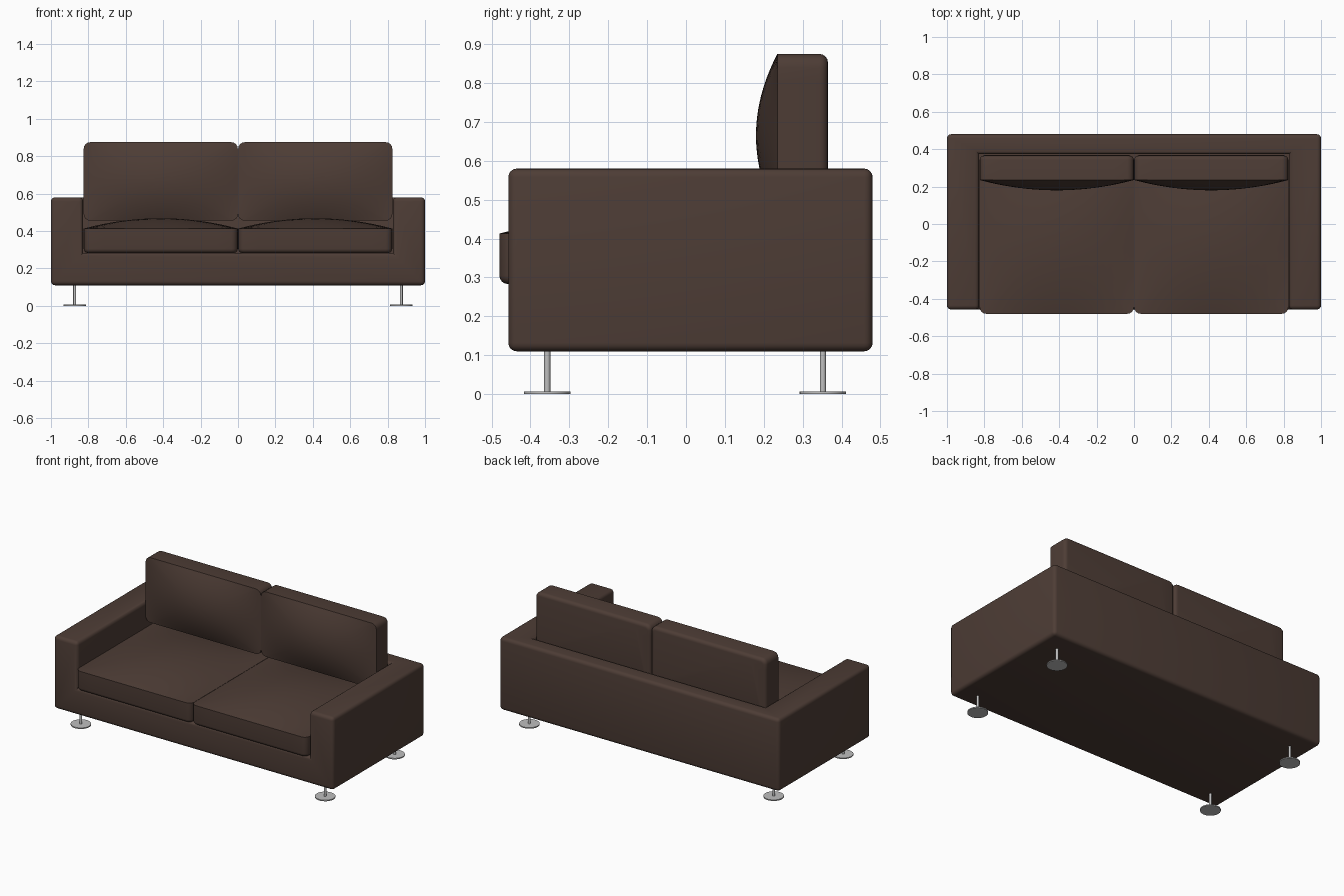
import bpy, bmesh, math
from mathutils import Matrix

if "Cube" in bpy.data.objects:
    bpy.data.objects.remove(bpy.data.objects["Cube"])


def material(name, rgb):
    m = bpy.data.materials.new(name)
    m.diffuse_color = (*rgb, 1)
    m.use_nodes = True
    m.node_tree.nodes["Principled BSDF"].inputs["Base Color"].default_value = m.diffuse_color
    return m


leather = material("dark brown leather", (0.075, 0.046, 0.036))
metal = material("brushed metal", (0.52, 0.52, 0.52))


def finish(bm, name, mat):
    bmesh.ops.recalc_face_normals(bm, faces=bm.faces)
    me = bpy.data.meshes.new(name)
    bm.to_mesh(me)
    bm.free()
    ob = bpy.data.objects.new(name, me)
    bpy.context.collection.objects.link(ob)
    me.materials.append(mat)
    bpy.ops.object.select_all(action='DESELECT')
    ob.select_set(True)
    bpy.context.view_layer.objects.active = ob
    bpy.ops.object.shade_smooth_by_angle(angle=math.radians(35))
    return ob


# Frame: U-shaped front profile run back to the backrest, backrest closes it
X, XI, Y0, YI, Y1, Z0, ZI, Z1 = 1.0, 0.828, -0.457, 0.373, 0.48, 0.11, 0.283, 0.58
bm = bmesh.new()
profile = [(-X, Z0), (X, Z0), (X, Z1), (XI, Z1), (XI, ZI), (-XI, ZI), (-XI, Z1), (-X, Z1)]
front = [bm.verts.new((x, Y0, z)) for x, z in profile]
inner = {i: bm.verts.new((profile[i][0], YI, profile[i][1])) for i in (3, 4, 5, 6)}
back = {i: bm.verts.new((profile[i][0], Y1, profile[i][1])) for i in (0, 1, 2, 7)}
bm.faces.new(front)
bm.faces.new([back[i] for i in (0, 1, 2, 7)])
for a, b in ((0, 1), (1, 2), (7, 0)):
    bm.faces.new([front[a], front[b], back[b], back[a]])
for a, b in ((3, 4), (4, 5), (5, 6)):
    bm.faces.new([front[a], front[b], inner[b], inner[a]])
bm.faces.new([inner[i] for i in (3, 4, 5, 6)])
bm.faces.new([front[2], front[3], inner[3], inner[6], front[6], front[7], back[7], back[2]])
bmesh.ops.recalc_face_normals(bm, faces=bm.faces)
bm.normal_update()
outer = [e for e in bm.edges if e.is_convex and e.calc_face_angle() > 0.5]
bmesh.ops.bevel(bm, geom=outer, offset=0.022, segments=4, profile=0.5,
                affect='EDGES', clamp_overlap=True)
finish(bm, "sofa_frame", leather)


def outline(hx, hy, r, n=10, c=4):
    """Rounded rectangle, counter-clockwise, with extra points along the sides."""
    corners = []
    for k, (sx, sy) in enumerate(((1, 1), (-1, 1), (-1, -1), (1, -1))):
        corners.append([(sx * (hx - r) + r * math.cos((k + i / c) * math.pi / 2),
                         sy * (hy - r) + r * math.sin((k + i / c) * math.pi / 2))
                        for i in range(c + 1)])
    pts = []
    for k in range(4):
        a, b = corners[k][-1], corners[(k + 1) % 4][0]
        pts += corners[k]
        pts += [(a[0] + (b[0] - a[0]) * i / n, a[1] + (b[1] - a[1]) * i / n)
                for i in range(1, n)]
    return pts


def cushion(name, hx, hy, thick, crown, matrix):
    """Rounded slab with a softened underside and a crowned top."""
    r, e = 0.035, 0.022
    rings = []
    for i in range(5):
        a = i / 4 * math.pi / 2
        d = e * (1 - math.sin(a))
        rings.append([(x, y, e * (1 - math.cos(a))) for x, y in outline(hx - d, hy - d, r - d)])
    for s in (1, .95, .88, .8, .7, .6, .5, .4, .3, .2, .1):
        rings.append([(x * s, y * s, thick + crown * (1 - (x * s / hx) ** 2) * (1 - (y * s / hy) ** 2))
                      for x, y in outline(hx, hy, r)])
    bm = bmesh.new()
    vs = [[bm.verts.new(p) for p in ring] for ring in rings]
    n = len(vs[0])
    for lo, hi in zip(vs, vs[1:]):
        for i in range(n):
            j = (i + 1) % n
            bm.faces.new([lo[i], lo[j], hi[j], hi[i]])
    bm.faces.new(vs[0])
    tip = bm.verts.new((0, 0, thick + crown))
    for i in range(n):
        bm.faces.new([vs[-1][i], vs[-1][(i + 1) % n], tip])
    bm.transform(matrix)
    finish(bm, name, leather)


# Seat and back cushions
for side, s in (("left", -1), ("right", 1)):
    cx = s * 0.413
    cushion(side + "_seat_cushion", 0.412, 0.425, 0.13, 0.055,
            Matrix.Translation((cx, -0.055, ZI)))
    cushion(side + "_back_cushion", 0.412, 0.21, 0.13, 0.055,
            Matrix.Translation((cx, 0.365, 0.665)) @ Matrix.Rotation(math.pi / 2, 4, 'X'))

# Legs: thin rod on a flat round foot
for row, y in (("front", -0.357), ("back", 0.352)):
    for side, x in (("left", -0.873), ("right", 0.873)):
        bm = bmesh.new()
        for radius, z0, z1 in ((0.06, 0, 0.007), (0.008, 0.006, 0.115)):
            bmesh.ops.create_cone(bm, cap_ends=True, segments=32, radius1=radius, radius2=radius,
                                  depth=z1 - z0, matrix=Matrix.Translation((x, y, (z0 + z1) / 2)))
        finish(bm, f"{row}_{side}_leg", metal)
